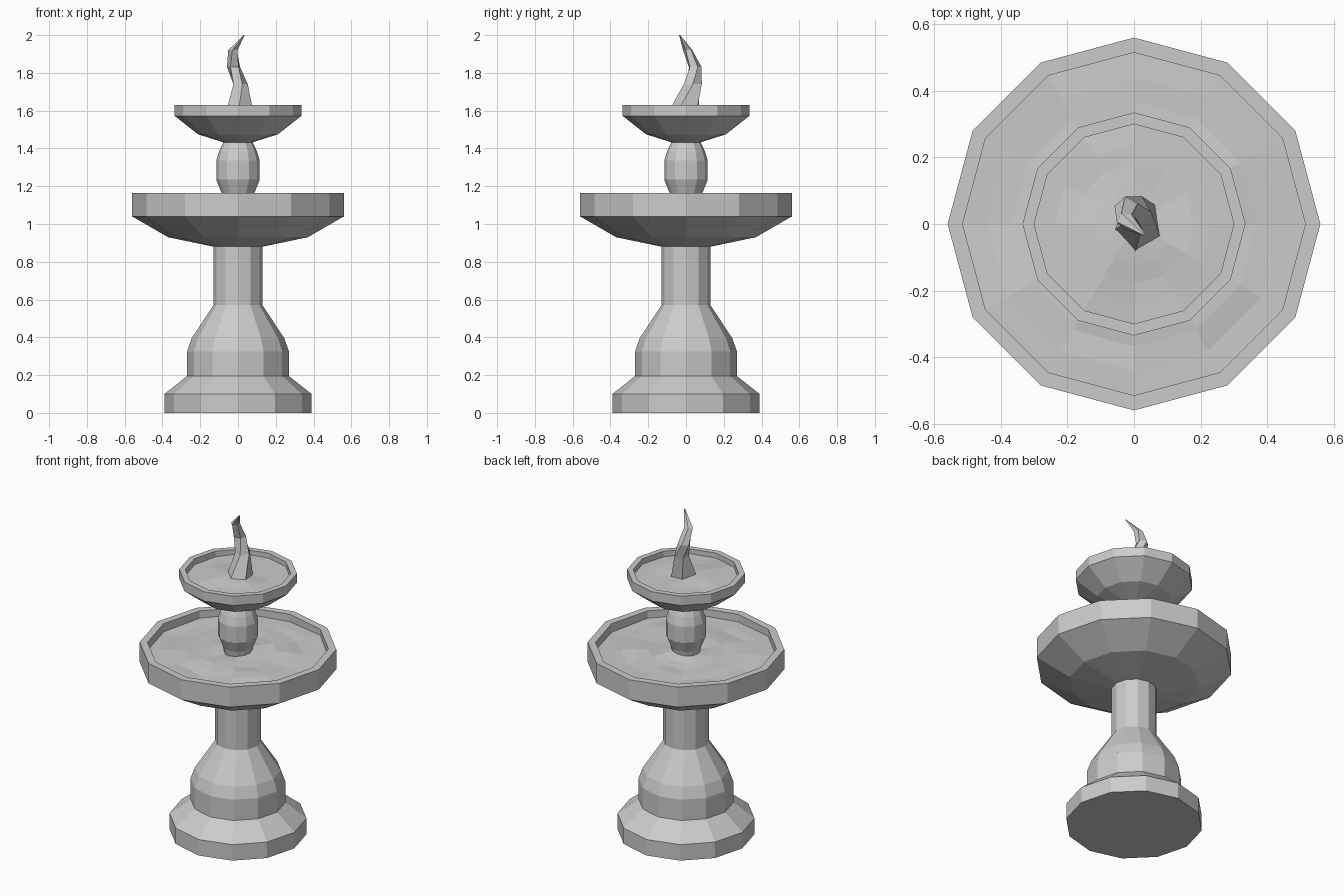
import bpy, bmesh
from math import cos, sin, tau, radians
from mathutils import Vector, noise

if "Cube" in bpy.data.objects:
    bpy.data.objects.remove(bpy.data.objects["Cube"])

SIDES = 12


def finish(name, bm):
    bmesh.ops.recalc_face_normals(bm, faces=bm.faces)
    mesh = bpy.data.meshes.new(name)
    bm.to_mesh(mesh)
    bm.free()
    obj = bpy.data.objects.new(name, mesh)
    bpy.context.collection.objects.link(obj)
    return obj


def bridge(bm, rings):
    for a, b in zip(rings, rings[1:]):
        n = len(a)
        for i in range(n):
            j = (i + 1) % n
            bm.faces.new((a[i], a[j], b[j], b[i]))


def lathe(name, profile):
    """Closed faceted turning from (radius, z) points."""
    bm = bmesh.new()
    rings = [[bm.verts.new((r * cos(tau * i / SIDES), r * sin(tau * i / SIDES), z))
              for i in range(SIDES)] for r, z in profile]
    bridge(bm, rings)
    bm.faces.new(rings[0])
    bm.faces.new(rings[-1])
    return finish(name, bm)


def water(name, radius, z, rise, ripple, steps, seed):
    """Rippled disc, slightly raised toward the middle."""
    bm = bmesh.new()
    rings = []
    for k in range(steps, 0, -1):
        f = k / steps
        ring = []
        for i in range(SIDES):
            a = tau * i / SIDES
            x, y = radius * f * cos(a), radius * f * sin(a)
            h = noise.noise(Vector((x * 6, y * 6, seed))) * ripple
            ring.append(bm.verts.new((x, y, z + rise * (1 - f) + h)))
        rings.append(ring)
    bridge(bm, rings)
    centre = bm.verts.new((0, 0, z + rise))
    inner = rings[-1]
    for i in range(SIDES):
        bm.faces.new((inner[i], inner[(i + 1) % SIDES], centre))
    return finish(name, bm)


# Plinth, pedestal and column
lathe("plinth", [(0.39, 0), (0.39, 0.10), (0.27, 0.195)])
lathe("pedestal", [(0.27, 0.19), (0.27, 0.325), (0.245, 0.395), (0.13, 0.57), (0.13, 0.89)])

# Lower basin and its water
lathe("lower_basin", [(0.13, 0.88), (0.37, 0.93), (0.56, 1.04), (0.56, 1.165),
                      (0.515, 1.165), (0.515, 1.06)])
water("lower_water", 0.515, 1.12, 0.02, 0.025, 7, 3.3)

# Baluster between the basins
lathe("baluster", [(0.07, 1.08), (0.087, 1.165), (0.115, 1.235), (0.115, 1.335),
                   (0.10, 1.385), (0.075, 1.44)])

# Upper basin and its water
lathe("upper_basin", [(0.07, 1.43), (0.212, 1.475), (0.335, 1.572), (0.335, 1.63),
                      (0.30, 1.63), (0.30, 1.57)])
water("upper_water", 0.30, 1.597, 0.018, 0.02, 5, 8.1)

# Twisting water jet: centre x, y, z, radius x, radius y, twist
jet = [(0.012, -0.005, 1.60, 0.075, 0.085, -25),
       (0.010, 0.036, 1.74, 0.042, 0.050, 0),
       (-0.022, 0.047, 1.83, 0.037, 0.036, 25),
       (-0.026, 0.010, 1.92, 0.026, 0.026, 45),
       (0.032, -0.033, 2.00, 0.003, 0.003, 60)]
bm = bmesh.new()
rings = []
for cx, cy, z, rx, ry, twist in jet:
    rings.append([bm.verts.new((cx + rx * cos(tau * i / 5 + radians(twist)),
                                cy + ry * sin(tau * i / 5 + radians(twist)), z))
                  for i in range(5)])
bridge(bm, rings)
bm.faces.new(rings[0])
bm.faces.new(rings[-1])
finish("water_jet", bm)
